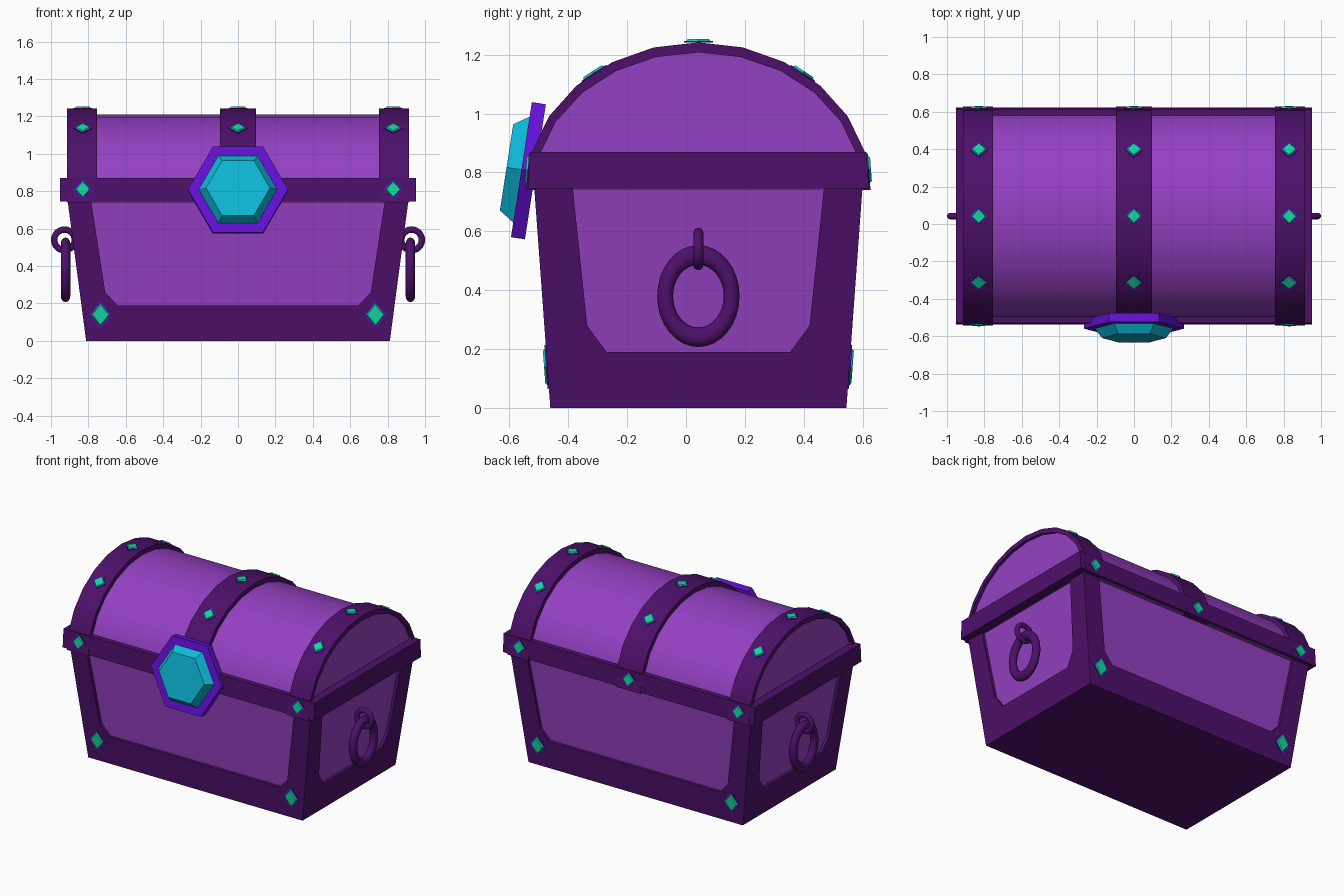
import bpy, bmesh, math
from mathutils import Vector, Matrix

if "Cube" in bpy.data.objects:
    bpy.data.objects.remove(bpy.data.objects["Cube"])

CY = 0.042          # chest centre in y (the lock gem sticks out in front)


def mat(name, r, g, b):
    m = bpy.data.materials.new(name)
    m.diffuse_color = (r, g, b, 1)
    m.use_nodes = True
    m.node_tree.nodes["Principled BSDF"].inputs["Base Color"].default_value = m.diffuse_color
    return m


PURPLE = mat("purple", 0.296, 0.051, 0.54)
DARK = mat("dark_purple", 0.074, 0.005, 0.143)
VIOLET = mat("violet", 0.126, 0.005, 0.68)
CYAN = mat("cyan", 0.004, 0.50, 0.71)
TEAL = mat("teal_green", 0.006, 0.68, 0.36)


def finish(name, bm, mats, smooth=0):
    bmesh.ops.remove_doubles(bm, verts=bm.verts, dist=1e-5)
    bmesh.ops.recalc_face_normals(bm, faces=bm.faces)
    me = bpy.data.meshes.new(name)
    bm.to_mesh(me)
    bm.free()
    for m in mats:
        me.materials.append(m)
    if smooth:
        for p in me.polygons:
            p.use_smooth = True
        me.set_sharp_from_angle(angle=math.radians(smooth))
    ob = bpy.data.objects.new(name, me)
    bpy.context.collection.objects.link(ob)
    return ob


def face(bm, pts, mi=0):
    f = bm.faces.new([bm.verts.new(p) for p in pts])
    f.material_index = mi
    return f


def loft(bm, rings, mi=0, caps=True):
    for a, b in zip(rings, rings[1:]):
        n = len(a)
        for i in range(n):
            j = (i + 1) % n
            face(bm, (a[i], a[j], b[j], b[i]), mi)
    if caps:
        face(bm, rings[0][::-1], mi)
        face(bm, rings[-1], mi)


# Tapered body with a recessed panel on every side
H, RECESS = 0.76, 0.02
hx = lambda z: 0.812 + 0.132 * z
hy = lambda z: 0.503 + 0.073 * z
SIDES = [lambda s, d, z: (s, CY - d, z), lambda s, d, z: (d, CY + s, z),
         lambda s, d, z: (-s, CY + d, z), lambda s, d, z: (-d, CY - s, z)]
bm = bmesh.new()
for k, to_world in enumerate(SIDES):
    wide, deep = (hx, hy) if k % 2 == 0 else (hy, hx)
    half = [(0.645, 0.19), (0.71, 0.26), (0.787, H)] if k % 2 == 0 else \
           [(0.312, 0.19), (0.378, 0.28), (0.428, H)]
    panel = [(-s, z) for s, z in half[::-1]] + half
    frame = [(-wide(H), H), (-wide(0), 0), (wide(0), 0), (wide(H), H)] + panel[::-1]
    outer = lambda p: to_world(p[0], deep(p[1]), p[1])
    inner = lambda p: to_world(p[0], deep(p[1]) - RECESS, p[1])
    face(bm, [outer(p) for p in frame])
    face(bm, [inner(p) for p in panel], 1)
    for p, q in zip(panel, panel[1:]):
        face(bm, (outer(p), outer(q), inner(q), inner(p)))
face(bm, [(sx * hx(0), CY + sy * hy(0), 0) for sx, sy in ((-1, 1), (1, 1), (1, -1), (-1, -1))])
finish("chest_body", bm, [DARK, PURPLE])

# Rim around the opening
bm = bmesh.new()
loft(bm, [[(sx * 0.952, CY + sy * w, z) for sx, sy in ((-1, -1), (1, -1), (1, 1), (-1, 1))]
          for w, z in ((0.58, 0.745), (0.571, 0.87))])
finish("rim", bm, [DARK])

# Domed lid and the straps over it
LZ = 0.74


def arc(x, a, b):
    return [(x, CY - a * math.cos(math.pi * i / 12), LZ + b * math.sin(math.pi * i / 12))
            for i in range(13)]


bm = bmesh.new()
loft(bm, [arc(-0.895, 0.56, 0.47), arc(0.895, 0.56, 0.47)])
finish("lid", bm, [PURPLE], 30)

A, B = 0.586, 0.502
for name, x0, x1 in (("left_strap", -0.914, -0.755), ("centre_strap", -0.095, 0.095),
                     ("right_strap", 0.755, 0.914)):
    bm = bmesh.new()
    loft(bm, [arc(x, a, b) for x, a, b in ((x0, 0.558, 0.468), (x0, A, B),
                                           (x1, A, B), (x1, 0.558, 0.468))], caps=False)
    finish(name, bm, [DARK], 30)


# Faceted plates and gems: n-sided frustum on a surface
def frustum(name, n, centre, normal, rx, ry, top, depth, m):
    w = Vector(normal).normalized()
    u = Vector((1, 0, 0))
    v = w.cross(u)
    c = Vector(centre)

    def ring(scale, h):
        return [c + u * rx * scale * math.cos(2 * math.pi * i / n)
                + v * ry * scale * math.sin(2 * math.pi * i / n) + w * h for i in range(n)]
    bm = bmesh.new()
    loft(bm, [ring(1, 0), ring(top, depth)])
    finish(name, bm, [m])


def stud(name, centre, normal, rx, ry):
    frustum(name + "_setting", 4, centre, normal, rx * 1.1, ry * 1.1, 1, 0.004, VIOLET)
    frustum(name, 4, centre, normal, rx, ry, 0.8, 0.011, TEAL)


for x in (-0.83, 0, 0.83):
    # studs on the lid straps
    for deg in (-37.5, 0, 37.5):
        t = math.radians(deg)
        k = math.cos(math.radians(7.5)) if deg else 1
        stud("lid_stud", (x, CY + A * k * math.sin(t), LZ + B * k * math.cos(t)),
             (0, math.sin(t) / A, math.cos(t) / B), 0.045, 0.045)
    # studs on the rim; the lock takes the front middle
    for s in (-1, 1):
        if x or s > 0:
            stud("rim_stud", (x, CY + s * 0.5755, 0.81), (0, s, 0.072), 0.046, 0.05)
# studs on the lower corners
for x in (-0.735, 0.735):
    for s in (-1, 1):
        stud("corner_stud", (x, CY + s * hy(0.14), 0.14), (0, s, -0.073), 0.054, 0.068)

# Tilted hexagonal lock plate and gem
n = Vector((0, -0.988, 0.153)).normalized()
c = Vector((0, -0.5355, 0.806))
frustum("lock_plate", 6, c - n * 0.024, n, 0.268, 0.268, 1, 0.048, VIOLET)
frustum("lock_gem", 6, c + n * 0.024, n, 0.21, 0.21, 0.815, 0.051, CYAN)


# Ring handles hanging from eyelets on both ends
def torus(name, loc, rot, major, minor, scale=(1, 1, 1)):
    bpy.ops.mesh.primitive_torus_add(major_segments=32, minor_segments=12,
                                     major_radius=major, minor_radius=minor)
    ob = bpy.context.object
    ob.name = name
    ob.data.transform(Matrix.Translation(loc) @ Matrix.Diagonal((*scale, 1)) @ rot)
    ob.data.materials.append(DARK)
    for p in ob.data.polygons:
        p.use_smooth = True


for s in (-1, 1):
    torus("handle_eyelet", (s * 0.928, CY, 0.54), Matrix.Rotation(math.pi / 2, 4, 'X'), 0.055, 0.017)
    torus("handle_ring", (s * 0.922, CY, 0.38), Matrix.Rotation(math.pi / 2, 4, 'Y'),
          0.113, 0.027, (0.95, 1, 1.235))
